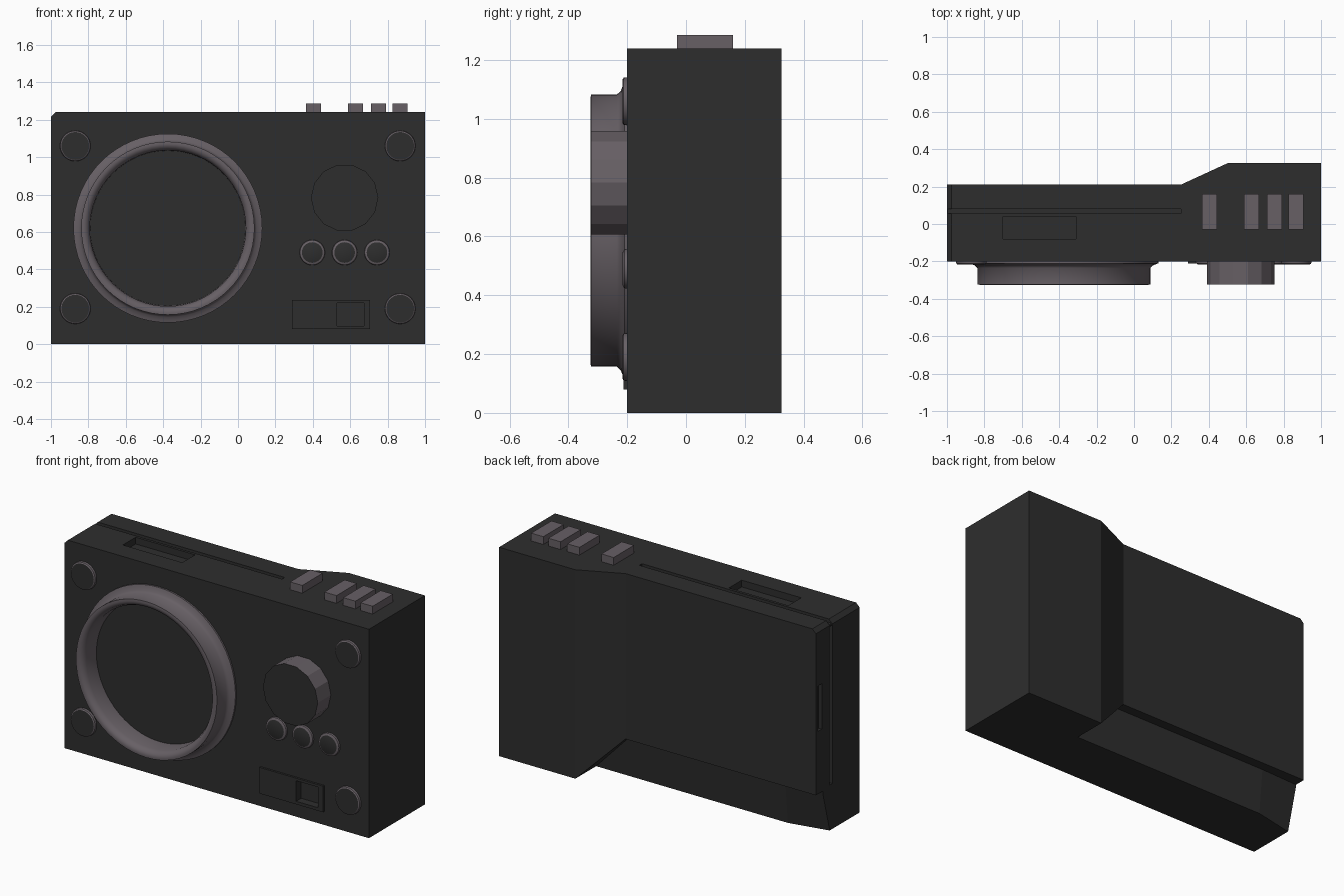
import bpy, bmesh, math

if "Cube" in bpy.data.objects:
    bpy.data.objects.remove(bpy.data.objects["Cube"])


def material(name, rgb):
    m = bpy.data.materials.new(name)
    m.diffuse_color = (*rgb, 1)
    m.use_nodes = True
    m.node_tree.nodes["Principled BSDF"].inputs["Base Color"].default_value = m.diffuse_color
    return m


BLACK = material("matte black", (0.027, 0.027, 0.027))
GREY = material("warm grey", (0.135, 0.116, 0.13))


def finish(name, bm, mats):
    bmesh.ops.recalc_face_normals(bm, faces=bm.faces)
    me = bpy.data.meshes.new(name)
    bm.to_mesh(me)
    bm.free()
    for m in mats:
        me.materials.append(m)
    ob = bpy.data.objects.new(name, me)
    bpy.context.collection.objects.link(ob)
    return ob


def loft(name, low, high, mat):
    """Solid between two matching loops of points."""
    bm = bmesh.new()
    a = [bm.verts.new(p) for p in low]
    b = [bm.verts.new(p) for p in high]
    bm.faces.new(a)
    bm.faces.new(b)
    n = len(a)
    for i in range(n):
        bm.faces.new((a[i], a[(i + 1) % n], b[(i + 1) % n], b[i]))
    return finish(name, bm, [mat])


def box(name, x, y, z, mat):
    loop = [(x[0], y[0]), (x[1], y[0]), (x[1], y[1]), (x[0], y[1])]
    return loft(name, [(*p, z[0]) for p in loop], [(*p, z[1]) for p in loop], mat)


def lathe(name, cx, cz, profile, n, cap=False):
    """Turn (radius, y) points round a front-to-back axis; a cap is black."""
    bm = bmesh.new()
    rings = [[bm.verts.new((cx + r * math.cos(2 * math.pi * i / n), y,
                            cz + r * math.sin(2 * math.pi * i / n)))
              for i in range(n)] for r, y in profile]
    for a, b in zip(rings, rings[1:]):
        for i in range(n):
            j = (i + 1) % n
            bm.faces.new((a[i], a[j], b[j], b[i]))
    if cap:
        bm.faces.new(rings[-1]).material_index = 1
    return finish(name, bm, [GREY, BLACK])


def cut(ob, cutter):
    mod = ob.modifiers.new(cutter.name, 'BOOLEAN')
    mod.operation = 'DIFFERENCE'
    mod.solver = 'EXACT'
    mod.object = cutter
    cutter.hide_render = True
    cutter.hide_set(True)


def smooth(ob, angle):
    bpy.ops.object.select_all(action='DESELECT')
    ob.select_set(True)
    bpy.context.view_layer.objects.active = ob
    bpy.ops.object.shade_smooth_by_angle(angle=math.radians(angle))


# Body with a thicker grip on the right
H = 1.24
plan = [(-1, -.2), (1, -.2), (1, .325), (.5, .325), (.25, .21), (-1, .21)]
body = loft("body", [(*p, 0) for p in plan], [(*p, H) for p in plan], BLACK)
bm = bmesh.new()
bm.from_mesh(body.data)
corner = [e for e in bm.edges
          if all(v.co.x < -.99 and v.co.z > 1.2 for v in e.verts)]
bmesh.ops.bevel(bm, geom=corner, offset=.023, segments=1, affect='EDGES')
bm.to_mesh(body.data)
bm.free()

# Undercut below the rear panel
low = [(.5, .13), (-.76, .13), (-1.02, .076), (-1.02, .5), (.5, .5)]
top = [(.25, .155), (-.76, .155), (-1.02, .145), (-1.02, .5), (.25, .5)]
cut(body, loft("undercut_cutter", [(*p, -.001) for p in low],
               [(*p, .258) for p in top], BLACK))

# Panel seam, top recess and side latch
cut(body, box("seam_top_cutter", (-1.1, .25), (.056, .081), (H - .02, H + .1), BLACK))
cut(body, box("seam_side_cutter", (-1.1, -.98), (.056, .081), (.27, H - .03), BLACK))
cut(body, box("recess_cutter", (-.7, -.31), (-.08, .04), (H - .04, H + .1), BLACK))
cut(body, box("latch_cutter", (-1.1, -.98), (.155, .19), (.63, .9), BLACK))

# Large front ring, open to the body face
ring = lathe("front_ring", -.375, .62,
             [(.415, -.199), (.417, -.29), (.43, -.318), (.45, -.325),
              (.463, -.323), (.463, -.235), (.475, -.222), (.495, -.214),
              (.505, -.21), (.505, -.199)], 64)
smooth(ring, 60)

# Faceted dial
lathe("dial", .57, .783, [(.18, -.199), (.18, -.323)], 14, True)

# Corner discs and small front buttons
for i, (x, z) in enumerate([(-.87, 1.06), (.867, 1.06), (-.87, .19), (.867, .19)]):
    smooth(lathe(f"corner_disc_{i}", x, z,
                 [(.082, -.199), (.08, -.212), (.074, -.216)], 32, True), 30)
for i, x in enumerate((.397, .57, .743)):
    smooth(lathe(f"front_button_{i}", x, .49,
                 [(.068, -.199), (.066, -.21), (.055, -.216)], 32, True), 30)

# Switch plate with a pocket going into the body
plate = box("switch_plate", (.29, .707), (-.212, -.195), (.08, .235), BLACK)
pocket = box("pocket_cutter", (.53, .675), (-.3, -.165), (.098, .22), BLACK)
cut(plate, pocket)
cut(body, pocket)

# Top keys
for i, (a, b) in enumerate([(.363, .443), (.588, .668), (.712, .792), (.825, .905)]):
    box(f"top_key_{i}", (a, b), (-.03, .16), (H - .01, 1.286), GREY)
